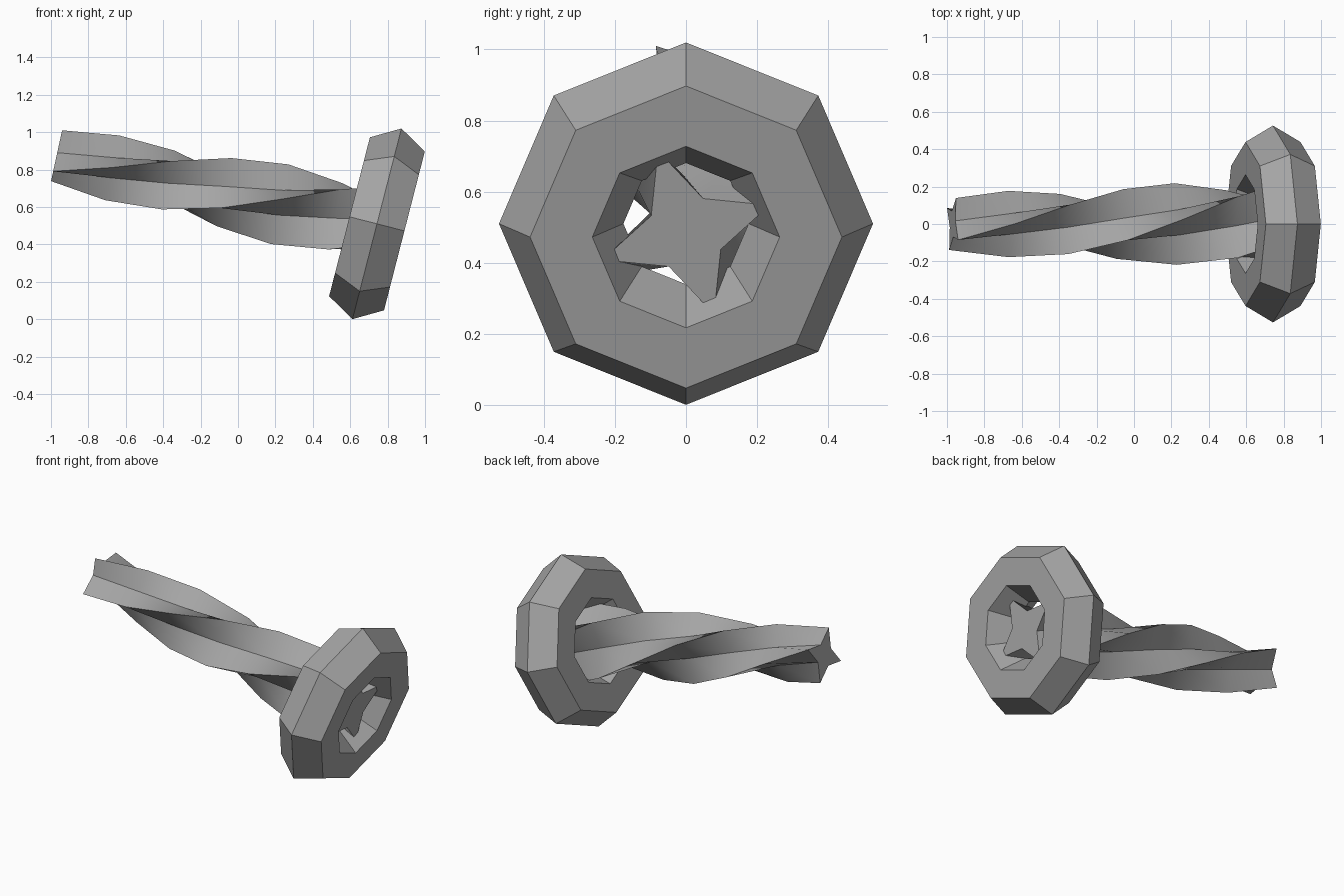
import bpy, bmesh, math
from mathutils import Vector

cube = bpy.data.objects.get("Cube")
if cube:
    bpy.data.objects.remove(cube, do_unlink=True)

# One plain grey
grey = bpy.data.materials.new("mid_grey")
grey.use_nodes = True
grey.diffuse_color = (0.38, 0.38, 0.38, 1)
bsdf = next(n for n in grey.node_tree.nodes if n.type == "BSDF_PRINCIPLED")
bsdf.inputs["Base Color"].default_value = grey.diffuse_color

# Eight-sided collar with a hexagonal section, tipped forward
bpy.ops.mesh.primitive_torus_add(
    major_segments=8, minor_segments=6, major_radius=0.351, minor_radius=0.175,
    location=(0.743, 0, 0.51), rotation=(0, math.radians(104.4), 0))
collar = bpy.context.object
collar.name = "octagonal_collar"
collar.data.materials.append(grey)
bpy.ops.object.shade_flat()

# Twisted, tapering shaft with a four-pointed star section
start, end = Vector((-0.97, 0, 0.874)), Vector((0.82, 0, 0.485))
axis = (end - start).normalized()
side = Vector((0, 1, 0))
up = axis.cross(side).normalized()
STEPS, POINTS, VALLEY = 6, 4, 0.44

bm = bmesh.new()
rings = []
for i in range(STEPS + 1):
    t = i / STEPS
    centre = start.lerp(end, t)
    radius = 0.163 + t * 0.085
    turn = math.radians(121.5 - 193 * t)
    ring = []
    for k in range(2 * POINTS):
        a = turn + k * math.pi / POINTS
        r = radius * (VALLEY if k % 2 else 1)
        ring.append(bm.verts.new(centre + (side * math.cos(a) + up * math.sin(a)) * r))
    rings.append(ring)
for low, high in zip(rings, rings[1:]):
    for k in range(2 * POINTS):
        n = (k + 1) % (2 * POINTS)
        bm.faces.new((low[k], low[n], high[n], high[k]))
bm.faces.new(rings[0][::-1])
bm.faces.new(rings[-1])
bmesh.ops.recalc_face_normals(bm, faces=bm.faces)

mesh = bpy.data.meshes.new("twisted_shaft")
bm.to_mesh(mesh)
bm.free()
mesh.materials.append(grey)
shaft = bpy.data.objects.new("twisted_shaft", mesh)
bpy.context.collection.objects.link(shaft)
bpy.ops.object.select_all(action="DESELECT")
shaft.select_set(True)
bpy.context.view_layer.objects.active = shaft
bpy.ops.object.shade_smooth_by_angle(angle=math.radians(35))
